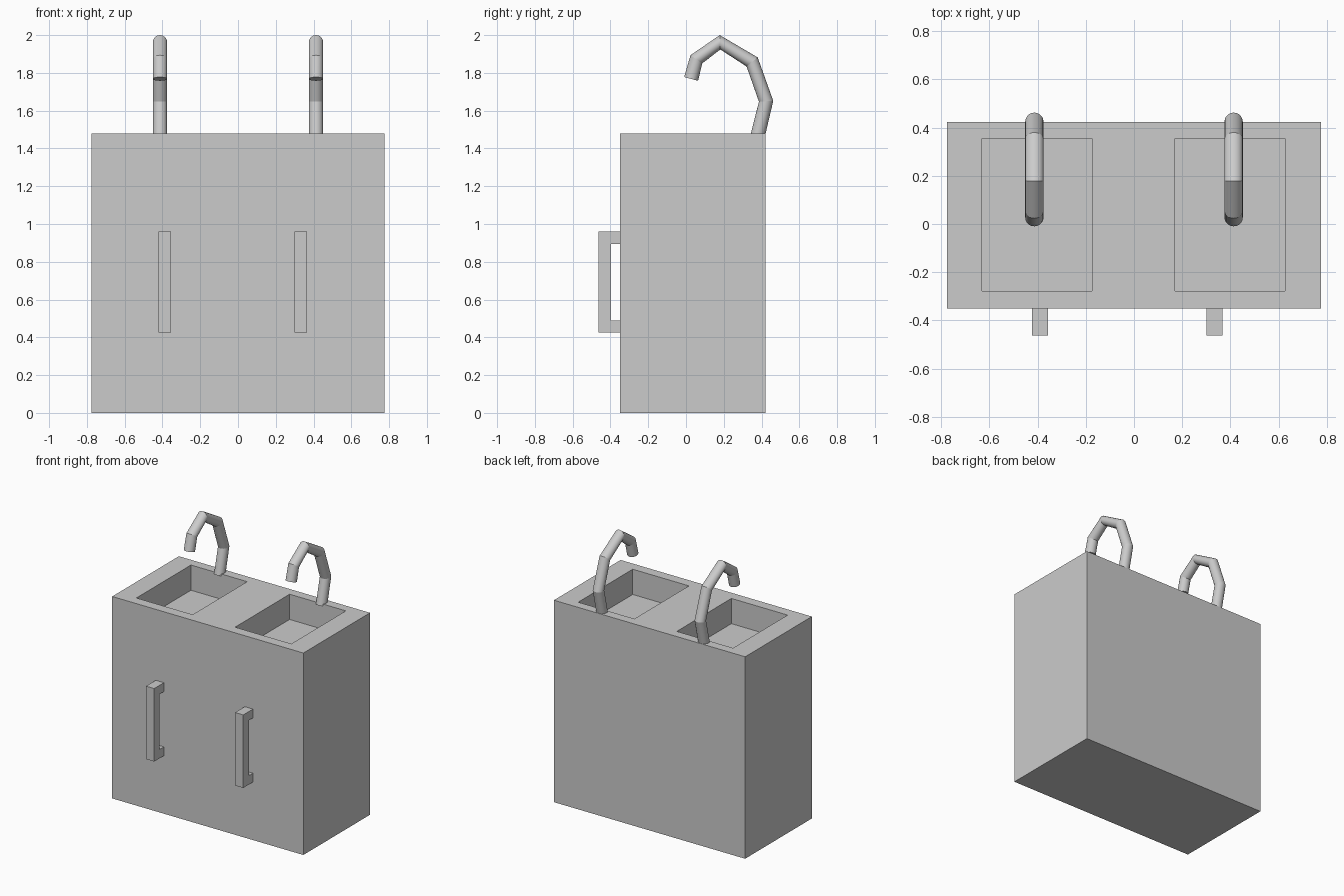
import bpy, bmesh, math
from mathutils import Vector

if "Cube" in bpy.data.objects:
    bpy.data.objects.remove(bpy.data.objects["Cube"])


def finish(name, bm):
    bmesh.ops.recalc_face_normals(bm, faces=bm.faces)
    me = bpy.data.meshes.new(name)
    bm.to_mesh(me)
    bm.free()
    ob = bpy.data.objects.new(name, me)
    bpy.context.collection.objects.link(ob)
    return ob


def extrude_profile(name, pts, x0, x1):
    """Extrude a (y, z) outline along x."""
    bm = bmesh.new()
    face = bm.faces.new([bm.verts.new((x0, y, z)) for y, z in pts])
    new = bmesh.ops.extrude_face_region(bm, geom=[face])["geom"]
    bmesh.ops.translate(bm, vec=(x1 - x0, 0, 0),
                        verts=[v for v in new if isinstance(v, bmesh.types.BMVert)])
    return finish(name, bm)


def box(name, x0, x1, y0, y1, z0, z1):
    return extrude_profile(name, [(y0, z0), (y1, z0), (y1, z1), (y0, z1)], x0, x1)


def tube(name, x, path, r, sides=20):
    """Sweep a circle along a (y, z) path with hard bends and capped ends."""
    bm = bmesh.new()
    pts = [Vector((x, y, z)) for y, z in path]
    rings = []
    for i, p in enumerate(pts):
        t = Vector()
        if i > 0:
            t += (p - pts[i - 1]).normalized()
        if i < len(pts) - 1:
            t += (pts[i + 1] - p).normalized()
        side = Vector((1, 0, 0))
        up = t.normalized().cross(side)
        rings.append([bm.verts.new(p + r * (side * math.cos(a) + up * math.sin(a)))
                      for a in (2 * math.pi * k / sides for k in range(sides))])
    for a, b in zip(rings, rings[1:]):
        for k in range(sides):
            n = (k + 1) % sides
            bm.faces.new((a[k], a[n], b[n], b[k])).smooth = True
    bm.faces.new(rings[0])
    bm.faces.new(rings[-1])
    # Keep bends and end rims crisp
    for ring in rings:
        for k in range(sides):
            e = bm.edges.get((ring[k], ring[(k + 1) % sides]))
            e.smooth = False
    return finish(name, bm)


# Cabinet with two recessed basins
cabinet = box("cabinet", -0.775, 0.775, -0.35, 0.422, 0, 1.48)
for label, cx in (("left", -0.402), ("right", 0.398)):
    cutter = box(label + "_basin_cutter", cx - 0.228, cx + 0.228, -0.277, 0.355, 1.295, 1.6)
    cutter.hide_render = True
    cutter.display_type = 'WIRE'
    mod = cabinet.modifiers.new(label + "_basin", 'BOOLEAN')
    mod.operation = 'DIFFERENCE'
    mod.solver = 'EXACT'
    mod.object = cutter

# Door handles
handle = [(-0.35, 0.425), (-0.35, 0.49), (-0.398, 0.49), (-0.398, 0.895),
          (-0.35, 0.895), (-0.35, 0.96), (-0.462, 0.96), (-0.462, 0.425)]
for label, cx in (("left", -0.389), ("right", 0.333)):
    extrude_profile(label + "_handle", handle, cx - 0.033, cx + 0.033)

# Curved faucets
spout = [(0.378, 1.46), (0.424, 1.65), (0.35, 1.858), (0.18, 1.962),
         (0.055, 1.872), (0.027, 1.768)]
for label, cx in (("left", -0.413), ("right", 0.413)):
    tube(label + "_faucet", cx, spout, 0.038)
